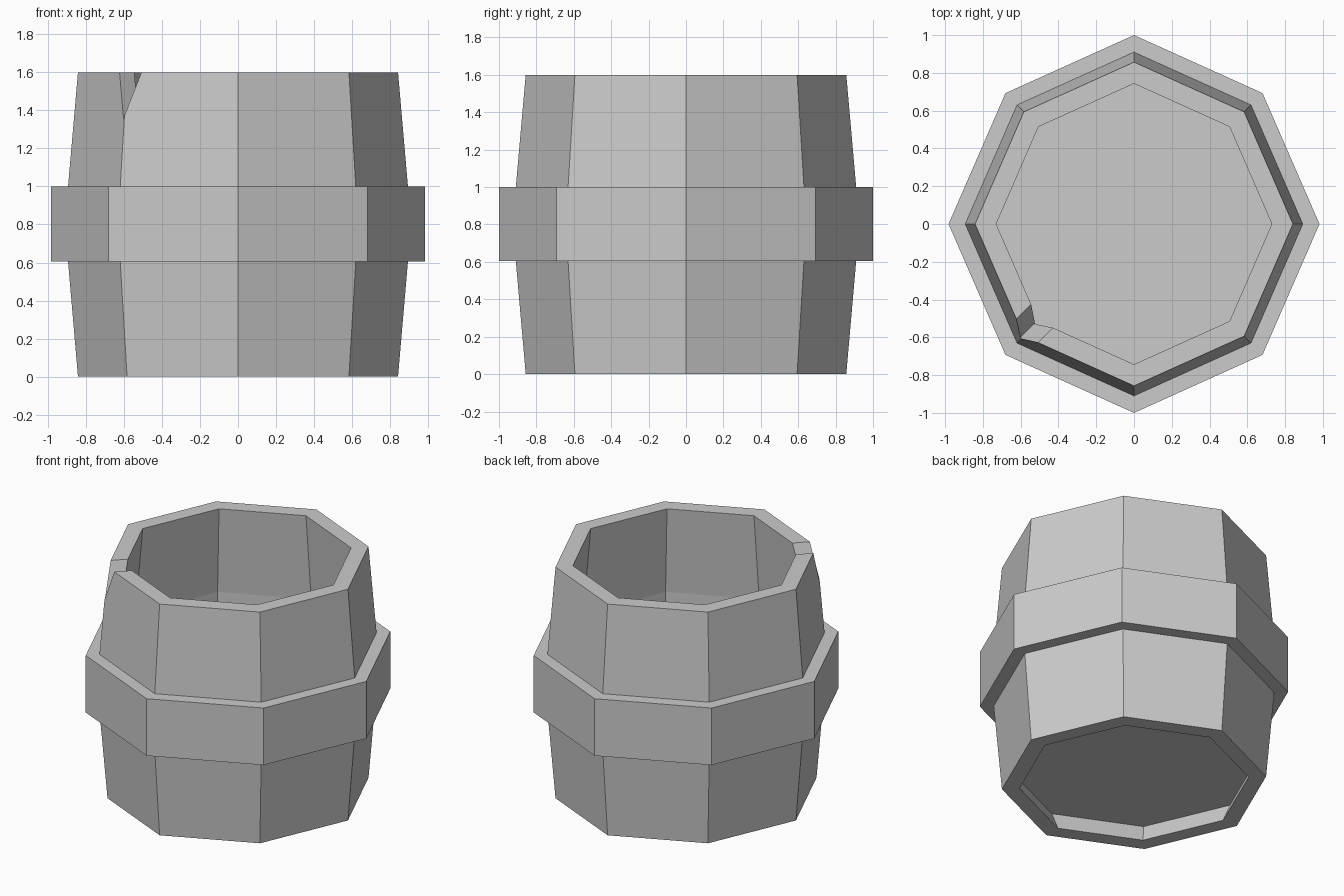
import bpy, bmesh, math

if "Cube" in bpy.data.objects:
    bpy.data.objects.remove(bpy.data.objects["Cube"])

SIDES = 8
X_SCALE = 0.982   # barrel is slightly narrower in x than in y


def ring_points(r, z):
    pts = []
    for i in range(SIDES):
        a = math.tau * i / SIDES
        k = r if i % 2 == 0 else r * 0.98   # diagonal corners sit slightly in
        pts.append((k * math.cos(a) * X_SCALE, k * math.sin(a), z))
    return pts


def make_object(name, bm):
    bmesh.ops.recalc_face_normals(bm, faces=bm.faces)
    mesh = bpy.data.meshes.new(name)
    bm.to_mesh(mesh)
    bm.free()
    obj = bpy.data.objects.new(name, mesh)
    bpy.context.collection.objects.link(obj)
    return obj


def lathe(name, profile, closed=True):
    bm = bmesh.new()
    rings = [[bm.verts.new(p) for p in ring_points(r, z)] for r, z in profile]
    n = len(rings)
    for j in range(n if closed else n - 1):
        a, b = rings[j], rings[(j + 1) % n]
        for i in range(SIDES):
            k = (i + 1) % SIDES
            bm.faces.new((a[i], a[k], b[k], b[i]))
    return make_object(name, bm)


# Bulging staves: outer profile going up, inner profile going down
staves = lathe("barrel_staves", [
    (0.857, 0), (0.91, 0.605), (0.91, 1.0), (0.857, 1.6),
    (0.743, 1.6), (0.80, 1.0), (0.80, 0.13), (0.743, 0)])

# Wide hoop around the middle
lathe("barrel_hoop", [(0.91, 0.605), (1.0, 0.605), (1.0, 1.0), (0.91, 1.0)], closed=False)

# Recessed floor
bm = bmesh.new()
bm.faces.new([bm.verts.new(p) for p in ring_points(0.80, 0.13)])
floor = make_object("barrel_floor", bm)

# V-shaped chip in the rim at the front left corner
bm = bmesh.new()
ends = []
for d in (0.60, 1.0):
    tri = []
    for t, z in ((0, 1.35), (0.102, 1.65), (-0.102, 1.65)):
        s = math.sqrt(0.5)
        tri.append(bm.verts.new(((-d - t) * s, (-d + t) * s, z)))
    ends.append(tri)
bm.faces.new(ends[0])
bm.faces.new(ends[1][::-1])
for i in range(3):
    k = (i + 1) % 3
    bm.faces.new((ends[0][i], ends[0][k], ends[1][k], ends[1][i]))
cutter = make_object("rim_chip_cutter", bm)
cutter.hide_render = True
cutter.hide_viewport = True

chip = staves.modifiers.new("rim_chip", 'BOOLEAN')
chip.operation = 'DIFFERENCE'
chip.solver = 'EXACT'
chip.object = cutter
